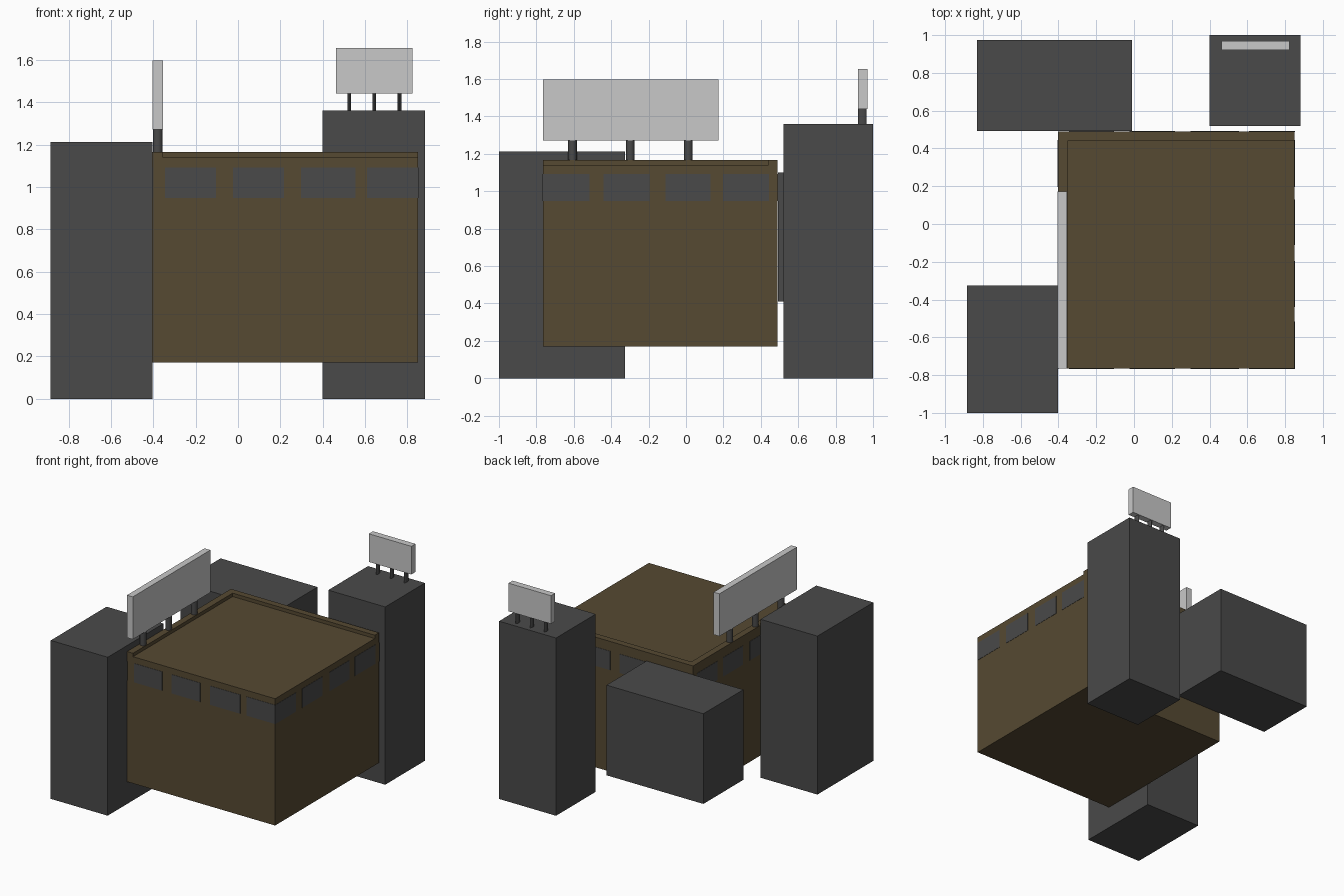
import bpy, bmesh
from mathutils import Matrix, Vector

if "Cube" in bpy.data.objects:
    bpy.data.objects.remove(bpy.data.objects["Cube"])


def material(name, rgb):
    m = bpy.data.materials.new(name)
    m.diffuse_color = (*rgb, 1)
    m.use_nodes = True
    m.node_tree.nodes["Principled BSDF"].inputs["Base Color"].default_value = m.diffuse_color
    return m


GREY = material("dark grey", (0.068, 0.068, 0.068))
BROWN = material("brown", (0.093, 0.067, 0.032))
PALE = material("pale grey", (0.58, 0.58, 0.58))


def finish(name, bm, mat):
    me = bpy.data.meshes.new(name)
    bm.to_mesh(me)
    bm.free()
    me.materials.append(mat)
    ob = bpy.data.objects.new(name, me)
    bpy.context.collection.objects.link(ob)
    return ob


def add_box(bm, xs, ys, zs):
    size = Vector((xs[1] - xs[0], ys[1] - ys[0], zs[1] - zs[0]))
    mid = Vector((sum(xs), sum(ys), sum(zs))) / 2
    bmesh.ops.create_cube(bm, size=1, matrix=Matrix.Translation(mid) @ Matrix.Diagonal((*size, 1)))


def box(name, xs, ys, zs, mat):
    bm = bmesh.new()
    add_box(bm, xs, ys, zs)
    return finish(name, bm, mat)


def post(name, x, y, z0, z1, wx, wy):
    bm = bmesh.new()
    place = Matrix.Translation((x, y, (z0 + z1) / 2)) @ Matrix.Diagonal((wx, wy, z1 - z0, 1))
    bmesh.ops.create_cone(bm, cap_ends=True, segments=12, radius1=0.5, radius2=0.5,
                          depth=1, matrix=place)
    for f in bm.faces:
        f.smooth = len(f.verts) == 4
    ob = finish(name, bm, GREY)
    ob.data.set_sharp_from_angle(angle=0.7)
    return ob


# Grey blocks around the main building
box("front_left_tower", (-0.885, -0.403), (-1.0, -0.325), (0, 1.212), GREY)
box("back_right_tower", (0.40, 0.882), (0.52, 1.0), (0, 1.36), GREY)
box("back_left_block", (-0.83, -0.01), (0.492, 0.975), (0.41, 1.10), GREY)

# Main brown building with an L-shaped roof kerb on the left and back
X0, X1, Y0, Y1 = -0.403, 0.85, -0.765, 0.49
box("main_building", (X0, X1), (Y0, Y1), (0.17, 1.14), BROWN)
bm = bmesh.new()
outline = [(X0, Y0), (X0 + 0.05, Y0), (X0 + 0.05, Y1 - 0.05), (X1, Y1 - 0.05), (X1, Y1), (X0, Y1)]
base = bm.faces.new([bm.verts.new((x, y, 1.14)) for x, y in outline])
top = bmesh.ops.extrude_face_region(bm, geom=[base])["geom"]
bmesh.ops.translate(bm, vec=(0, 0, 0.026), verts=[v for v in top if isinstance(v, bmesh.types.BMVert)])
bmesh.ops.recalc_face_normals(bm, faces=bm.faces)
finish("roof_kerb", bm, BROWN)

# Window plates, repeated on opposite walls
E = 0.002
ZW = (0.947, 1.092)
bm = bmesh.new()
for a, b in [(-0.345, -0.105), (-0.024, 0.217), (0.298, 0.555), (0.61, X1 + E)]:
    for y in (Y0, Y1):
        add_box(bm, (a, b), (y - E, y + E), ZW)
for a, b in [(Y0 - E, -0.515), (-0.44, -0.195), (-0.11, 0.13), (0.197, 0.445)]:
    for x in (X0, X1):
        add_box(bm, (x - E, x + E), (a, b), ZW)
finish("windows", bm, GREY)

# Long billboard on the left roof edge
box("long_billboard", (-0.404, -0.355), (-0.765, 0.173), (1.272, 1.597), PALE)
for i, y in enumerate((-0.607, -0.298, 0.012)):
    post(f"long_billboard_post_{i + 1}", -0.379, y, 1.16, 1.272, 0.046, 0.046)

# Small billboard on the tall tower
box("small_billboard", (0.463, 0.823), (0.92, 0.97), (1.44, 1.655), PALE)
for i, x in enumerate((0.525, 0.643, 0.763)):
    post(f"small_billboard_post_{i + 1}", x, 0.943, 1.355, 1.44, 0.018, 0.046)
